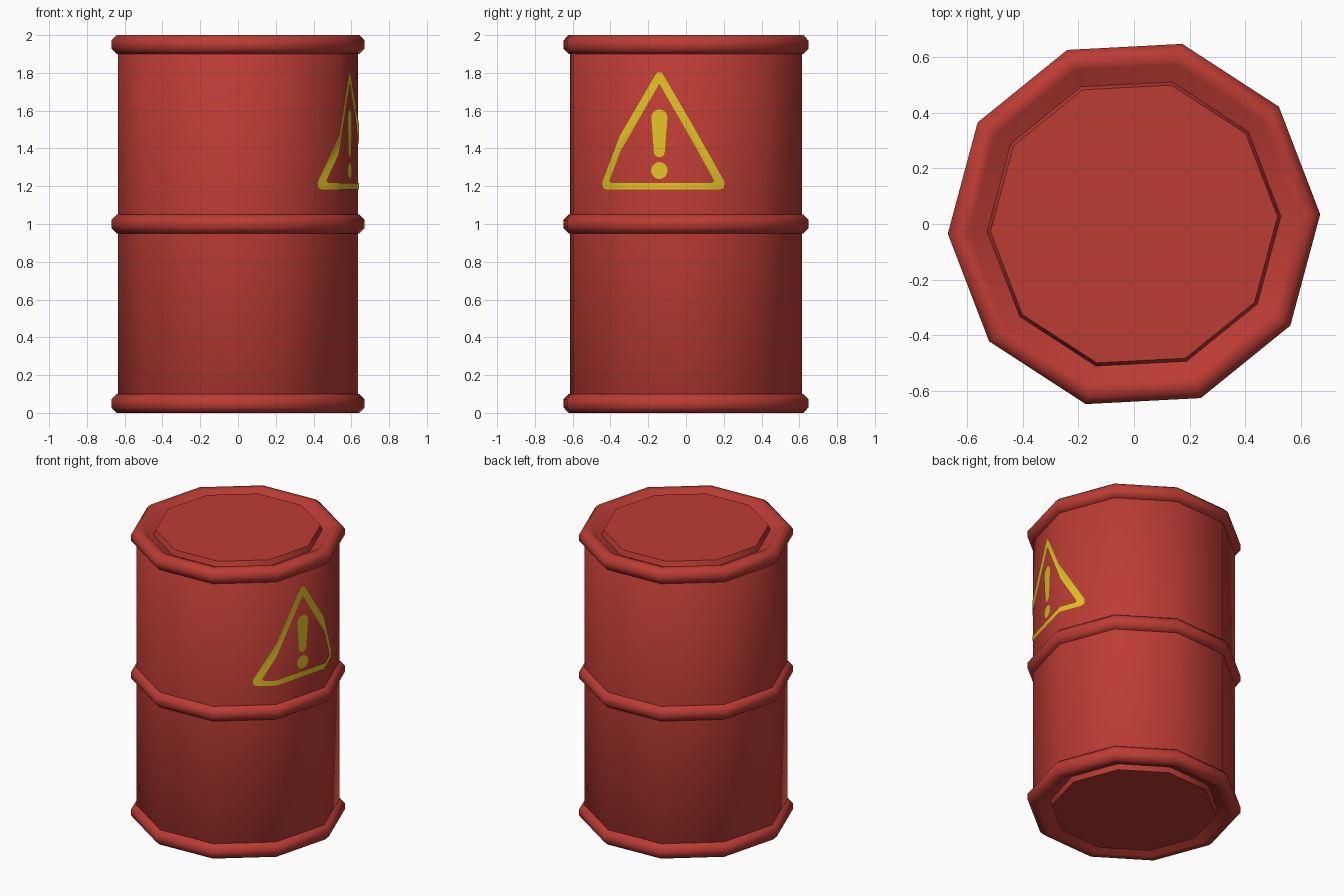
import bpy, bmesh, math
from mathutils import Vector

if "Cube" in bpy.data.objects:
    bpy.data.objects.remove(bpy.data.objects["Cube"])

SIDES, TURN, R = 10, 3, 0.637      # ten-sided drum, turned three degrees


def material(name, rgb):
    m = bpy.data.materials.new(name)
    m.diffuse_color = (*rgb, 1)
    m.use_nodes = True
    m.node_tree.nodes["Principled BSDF"].inputs["Base Color"].default_value = m.diffuse_color
    return m


RED = material("drum red", (0.50, 0.045, 0.034))
YELLOW = material("warning yellow", (0.76, 0.56, 0.02))


def finish(name, bm, mat, angle=50):
    me = bpy.data.meshes.new(name)
    bm.to_mesh(me)
    bm.free()
    me.materials.append(mat)
    ob = bpy.data.objects.new(name, me)
    bpy.context.collection.objects.link(ob)
    bpy.ops.object.select_all(action='DESELECT')
    ob.select_set(True)
    bpy.context.view_layer.objects.active = ob
    bpy.ops.object.shade_smooth_by_angle(angle=math.radians(angle))
    return ob


def corner(deg, r, z):
    a = math.radians(deg)
    return Vector((r * math.cos(a), r * math.sin(a), z))


def lathe(name, profile, closed):
    """Spin (radius, z) points; closed joins the ends, otherwise they are capped."""
    bm = bmesh.new()
    rings = [[bm.verts.new(corner(TURN + 360 / SIDES * i, r, z)) for i in range(SIDES)]
             for r, z in profile]
    pairs = list(zip(rings, rings[1:]))
    if closed:
        pairs.append((rings[-1], rings[0]))
    else:
        bm.faces.new(rings[0])
        bm.faces.new(rings[-1])
    for a, b in pairs:
        for i in range(SIDES):
            j = (i + 1) % SIDES
            bm.faces.new((a[i], a[j], b[j], b[i]))
    bmesh.ops.recalc_face_normals(bm, faces=bm.faces)
    return finish(name, bm, RED)


# Body with a raised lid disc and sloped groove at both ends
half = [(0.518, 0.0), (0.53, 0.035), (0.598, 0.004), (R, 0.05)]
lathe("drum_body", half + [(r, 2 - z) for r, z in reversed(half)], False)

# Three hoops with an eight-sided section
for name, z0 in (("bottom_hoop", 0.05), ("middle_hoop", 1.0), ("top_hoop", 1.95)):
    section = [(0.622 + 0.054 * math.cos(math.radians(22.5 + 45 * k)),
                z0 + 0.054 * math.sin(math.radians(22.5 + 45 * k))) for k in range(8)]
    lathe(name, section, True)

# Warning sign, laid out flat as (distance round the drum, height)
EDGE = 2 * R * math.sin(math.pi / SIDES)
U0 = -0.214                         # drum edge to the left of the sign centre


def wrap(u, z):
    k = math.floor((u - U0) / EDGE)
    t = (u - U0) / EDGE - k
    a = TURN - 36 + 36 * k
    return corner(a, R + 0.004, z).lerp(corner(a + 36, R + 0.004, z), t)


def sign_part(name, polygons):
    bm = bmesh.new()
    for poly in polygons:
        bm.faces.new([bm.verts.new((0, u, z)) for u, z in poly])
    bmesh.ops.remove_doubles(bm, verts=bm.verts, dist=1e-5)
    for u in (U0, U0 + EDGE):       # fold lines on the drum's edges
        bmesh.ops.bisect_plane(bm, geom=bm.verts[:] + bm.edges[:] + bm.faces[:],
                               plane_co=(0, u, 0), plane_no=(0, 1, 0))
    for v in bm.verts:
        v.co = wrap(v.co.y, v.co.z)
    finish(name, bm, YELLOW)


def mirrored(pts):
    return pts + [(-u, z) for u, z in reversed(pts)]


def arc(r, z, start, end, n=8):
    angles = [math.radians(start + (end - start) * i / n) for i in range(n + 1)]
    return [(r * math.cos(a), z + r * math.sin(a)) for a in angles]


outer = mirrored([(0.012, 1.803), (0.03, 1.775), (0.362, 1.222), (0.357, 1.192), (0.335, 1.183)])
inner = mirrored([(0.001, 1.742), (0.004, 1.737), (0.300, 1.235), (0.302, 1.226), (0.292, 1.217)])
n = len(outer)
sign_part("warning_triangle", [(outer[i], inner[i], inner[(i + 1) % n], outer[(i + 1) % n])
                               for i in range(n)])
sign_part("warning_bar", [arc(0.044, 1.563, 0, 180) + arc(0.03, 1.383, 180, 360)])
sign_part("warning_dot", [arc(0.045, 1.283, 0, 337.5, 15)])
